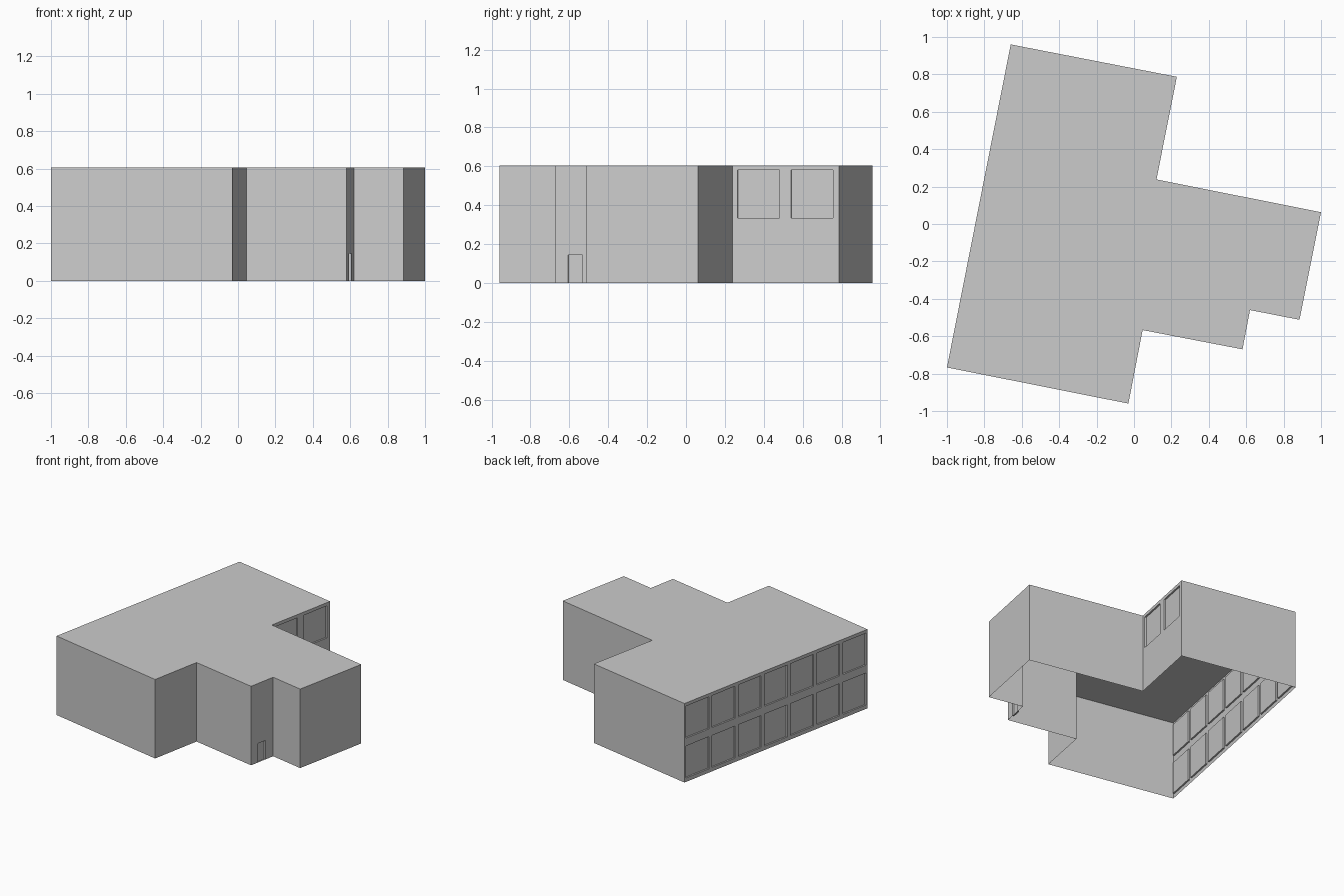
import bpy, bmesh
from mathutils import Vector

if "Cube" in bpy.data.objects:
    bpy.data.objects.remove(bpy.data.objects["Cube"])

H = 0.605       # wall height
DEPTH = 0.012   # recess of windows and door

# Footprint corners, counterclockwise
OUTLINE = [(-1.0, -0.767), (-0.03, -0.96), (0.046, -0.567), (0.58, -0.67),
           (0.62, -0.46), (0.885, -0.512), (1.0, 0.063), (0.12, 0.238),
           (0.229, 0.787), (-0.659, 0.96)]


def finish(name, bm):
    bmesh.ops.remove_doubles(bm, verts=bm.verts, dist=1e-5)
    mesh = bpy.data.meshes.new(name)
    bm.to_mesh(mesh)
    bm.free()
    bpy.context.collection.objects.link(bpy.data.objects.new(name, mesh))


def build_wall(name, p, q, openings=()):
    """Single-sheet wall from p to q; openings (u0, u1, z0, z1) are recessed panels."""
    p, q = Vector((*p, 0)), Vector((*q, 0))
    d = (q - p).normalized()
    inward = Vector((-d.y, d.x, 0))
    us = sorted({0.0, (q - p).length} | {u for o in openings for u in o[:2]})
    zs = sorted({0.0, H} | {z for o in openings for z in o[2:]})
    bm = bmesh.new()

    def point(u, z, depth=0.0):
        return p + d * u + Vector((0, 0, z)) + inward * depth

    def quad(*pts):
        bm.faces.new([bm.verts.new(c) for c in pts])

    # Wall surface around the openings
    for u0, u1 in zip(us, us[1:]):
        for z0, z1 in zip(zs, zs[1:]):
            u, z = (u0 + u1) / 2, (z0 + z1) / 2
            if not any(a < u < b and c < z < e for a, b, c, e in openings):
                quad(point(u0, z0), point(u1, z0), point(u1, z1), point(u0, z1))

    # Recessed panels and their reveals
    for a, b, c, e in openings:
        ring = [(a, c), (b, c), (b, e), (a, e)]
        quad(*[point(u, z, DEPTH) for u, z in ring])
        for s, t in zip(ring, ring[1:] + ring[:1]):
            quad(point(*s), point(*t), point(*t, DEPTH), point(*s, DEPTH))
    finish(name, bm)


# Window and door layouts, keyed by wall index
W = 0.22
LOW, HIGH = (0.03, 0.275), (0.335, 0.58)
side_len = (Vector(OUTLINE[0]) - Vector(OUTLINE[9])).length
margin = 0.016
pitch = (side_len - 2 * margin - W) / 6
layout = {
    3: [(0.065, 0.139, 0.0, 0.145)],
    7: [(u, u + W, *HIGH) for u in (0.028, 0.308)],
    9: [(margin + i * pitch, margin + i * pitch + W, *row)
        for i in range(7) for row in (LOW, HIGH)],
}
names = {3: "door_wall", 7: "notch_window_wall", 9: "long_window_wall"}

# Walls
for i, p in enumerate(OUTLINE):
    q = OUTLINE[(i + 1) % len(OUTLINE)]
    build_wall(names.get(i, f"plain_wall_{i}"), p, q, layout.get(i, ()))

# Flat roof (the building is open underneath)
roof = bmesh.new()
roof.faces.new([roof.verts.new((x, y, H)) for x, y in OUTLINE])
finish("roof", roof)
